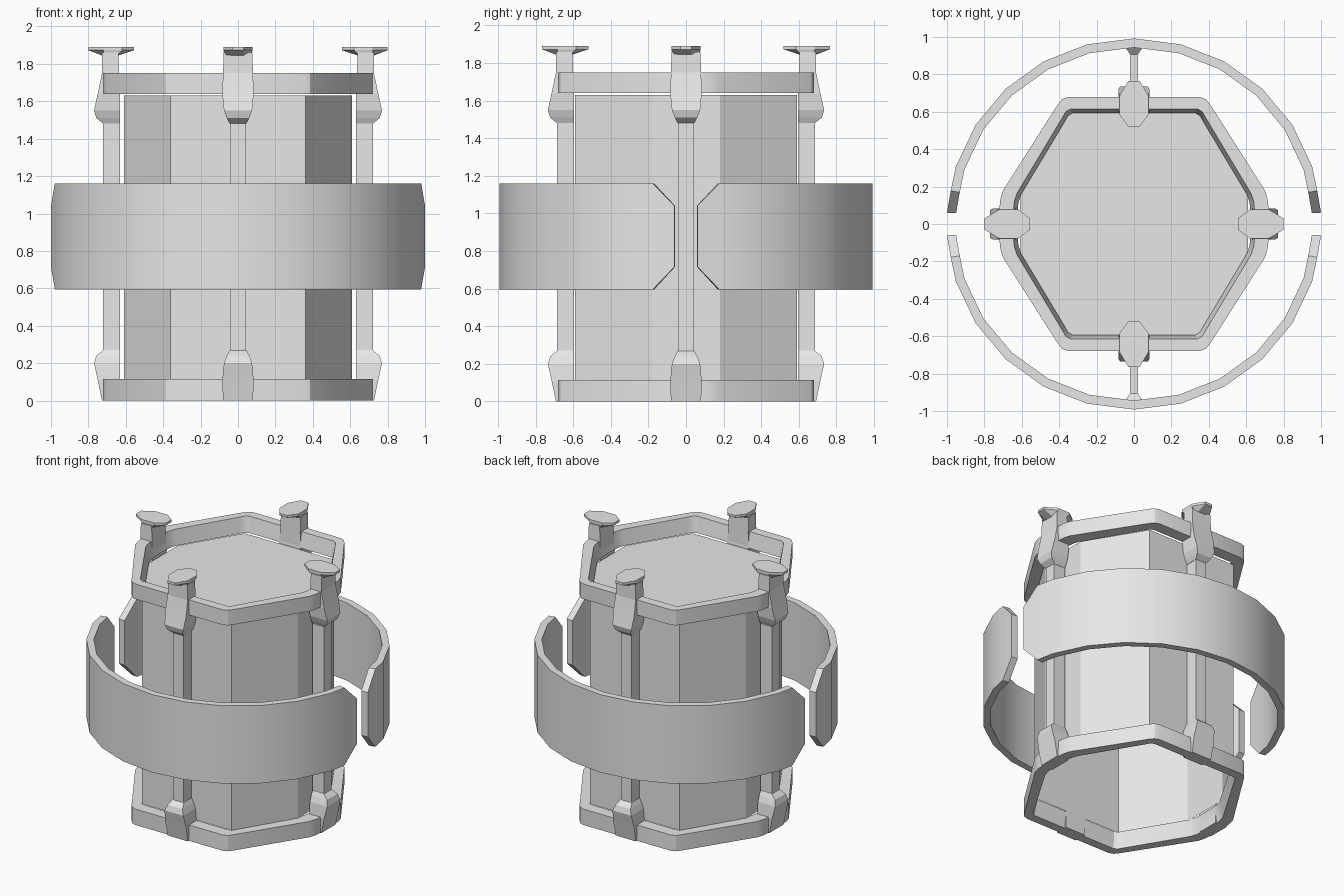
import bpy, bmesh
from math import sin, cos, radians
from mathutils import Matrix

cube = bpy.data.objects.get("Cube")
if cube:
    bpy.data.objects.remove(cube)

grey = bpy.data.materials.new("light_grey")
grey.use_nodes = True
grey.diffuse_color = (0.8, 0.8, 0.8, 1)
grey.node_tree.nodes["Principled BSDF"].inputs["Base Color"].default_value = grey.diffuse_color

HEIGHT = 1.75    # top of the upper frame
SHIFT = 0.035    # front and back fittings sit closer to the axis


def finish(name, bm, smooth=False, matrix=None):
    if matrix:
        bm.transform(matrix)
    bmesh.ops.recalc_face_normals(bm, faces=bm.faces)
    mesh = bpy.data.meshes.new(name)
    bm.to_mesh(mesh)
    bm.free()
    mesh.materials.append(grey)
    obj = bpy.data.objects.new(name, mesh)
    bpy.context.collection.objects.link(obj)
    if smooth:
        bpy.ops.object.select_all(action='DESELECT')
        obj.select_set(True)
        bpy.context.view_layer.objects.active = obj
        bpy.ops.object.shade_smooth_by_angle(angle=radians(30))
    return obj


def loft(bm, sections, cap_start=True, cap_end=True, closed=False):
    """Bridge a list of equal-length point loops."""
    loops = [[bm.verts.new(p) for p in s] for s in sections]
    pairs = list(zip(loops, loops[1:]))
    if closed:
        pairs.append((loops[-1], loops[0]))
    for a, b in pairs:
        for i in range(len(a)):
            j = (i + 1) % len(a)
            bm.faces.new((a[i], a[j], b[j], b[i]))
    if cap_start and not closed:
        bm.faces.new(loops[0])
    if cap_end and not closed:
        bm.faces.new(loops[-1])


def mirrored(quarter):
    """Complete a symmetric outline from its first quadrant."""
    half = quarter + [(-x, y) for x, y in reversed(quarter)]
    return half + [(-x, -y) for x, y in half]


def at(outline, z, s=1.0):
    return [(x * s, y * s, z) for x, y in outline]


def rect(z, half, r_in, r_out):
    return [(r_in, -half, z), (r_out, -half, z), (r_out, half, z), (r_in, half, z)]


# Hollow core with a closed top
core = mirrored([(0.61, 0.18), (0.36, 0.59)])
bm = bmesh.new()
loft(bm, [at(core, 0.115), at(core, 1.63)], cap_start=False)
finish("core", bm)

# Hexagonal frames with sloped inner walls
outer = mirrored([(0.72, 0.08), (0.715, 0.13), (0.70, 0.18),
                  (0.41, 0.635), (0.385, 0.667), (0.35, 0.68)])
inner = mirrored([(0.645, 0.07), (0.64, 0.12), (0.625, 0.165),
                  (0.385, 0.565), (0.365, 0.60), (0.34, 0.615)])
for name, outside, inside in (("upper_frame", HEIGHT, 1.64), ("lower_frame", 0, 0.115)):
    bm = bmesh.new()
    loft(bm, [at(outer, outside), at(outer, inside),
              at(inner, inside, 0.965), at(inner, outside)], closed=True)
    finish(name, bm, smooth=True)

# Clamp outline, as height, half width, inner and outer reach
clamp = [(1.48, 0.045, 0.63, 0.72), (1.51, 0.06, 0.63, 0.757),
         (1.55, 0.075, 0.63, 0.77), (1.64, 0.084, 0.63, 0.75),
         (HEIGHT, 0.08, 0.635, 0.727)]
plate = [(0.555, -0.03), (0.62, -0.078), (0.72, -0.078), (0.80, -0.03),
         (0.80, 0.03), (0.72, 0.078), (0.62, 0.078), (0.555, 0.03)]
neck = [(0.64, -0.03), (0.65, -0.07), (0.715, -0.07), (0.727, -0.03),
        (0.727, 0.03), (0.715, 0.07), (0.65, 0.07), (0.64, 0.03)]

for side, angle in (("left", 0), ("back", 90), ("right", 180), ("front", 270)):
    offset = SHIFT if side in ("front", "back") else 0
    place = Matrix.Rotation(radians(angle), 4, 'Z') @ Matrix.Translation((-offset, 0, 0))

    # Upright rail
    bm = bmesh.new()
    loft(bm, [rect(0.2, 0.043, 0.63, 0.722), rect(1.55, 0.043, 0.63, 0.722)])
    finish(side + "_rail", bm, matrix=place)

    # Lower clamp
    bm = bmesh.new()
    loft(bm, [rect(HEIGHT - z, h, a, b) for z, h, a, b in clamp])
    finish(side + "_lower_clamp", bm, matrix=place)

    # Upper clamp, running up into a post
    bm = bmesh.new()
    loft(bm, [rect(*c) for c in clamp] + [rect(1.86, 0.077, 0.64, 0.727)])
    finish(side + "_upper_clamp", bm, matrix=place)

    # Flat cap with a flared underside
    bm = bmesh.new()
    loft(bm, [at(neck, 1.845), at(plate, 1.873), at(plate, 1.89)])
    finish(side + "_cap", bm, matrix=place)

    # Arm holding the band, flared where it meets it
    if offset:
        bm = bmesh.new()
        sizes = [(0.70, 0.03, 0.10), (0.80, 0.022, 0.08), (0.94, 0.02, 0.08), (0.985, 0.05, 0.12)]
        loft(bm, [[(r, -w, 0.88 - h), (r, w, 0.88 - h), (r, w, 0.88 + h), (r, -w, 0.88 + h)]
                  for r, w, h in sizes])
        finish(side + "_arm", bm, matrix=place)

# Two curved bands with chamfered ends
STEPS, START = 12, 3.5
step = (180 - 2 * START) / STEPS
columns = [(START + i * step, 0.595, 1.16) for i in range(1, STEPS)]
columns = ([(START, 0.717, 1.04), (10.4, 0.595, 1.16)] + columns
           + [(169.6, 0.595, 1.16), (180 - START, 0.717, 1.04)])
for name, sign in (("back_band", 1), ("front_band", -1)):
    bm = bmesh.new()
    sections = []
    for a, low, high in columns:
        # Chamfer columns lie on the flat of the end segment
        flat = 0.994 if abs(a - 90) in (79.6, abs(10.4 - 90)) or abs(abs(a - 90) - 79.6) < 0.01 else 1
        x, y = cos(radians(a)) * flat, sin(radians(a)) * 0.99 * flat * sign
        sections.append([(x * r, y * r, z) for r, z in
                         ((1.002, low), (1.002, high), (0.953, high), (0.953, low))])
    loft(bm, sections)
    finish(name, bm, smooth=True)
